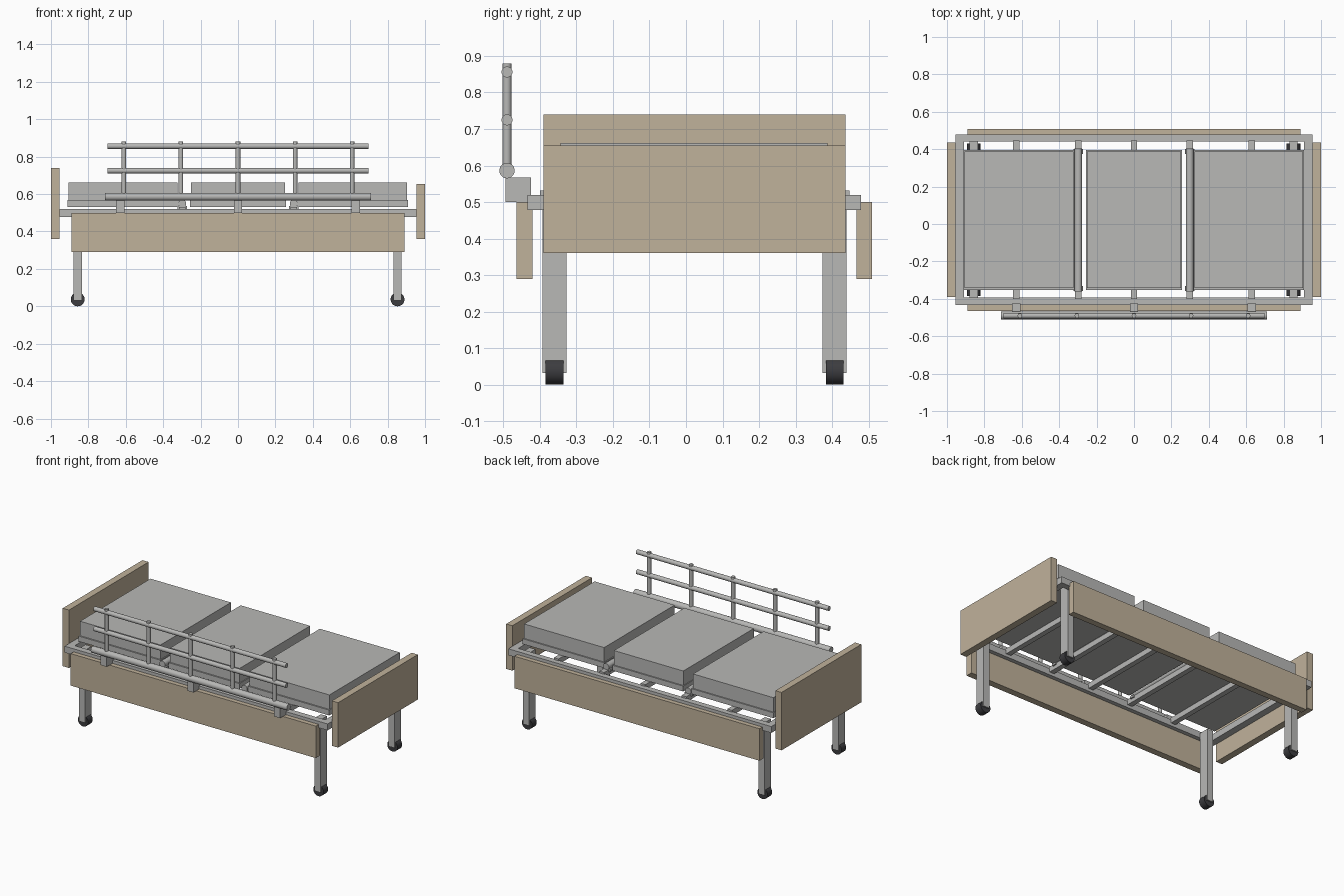
import bpy
import math

if "Cube" in bpy.data.objects:
    bpy.data.objects.remove(bpy.data.objects["Cube"], do_unlink=True)


def make_material(name, rgb):
    mat = bpy.data.materials.new(name)
    mat.use_nodes = True
    mat.diffuse_color = (*rgb, 1)
    mat.node_tree.nodes["Principled BSDF"].inputs["Base Color"].default_value = (*rgb, 1)
    return mat


GREY = make_material("light grey", (0.479, 0.479, 0.468))
WOOD = make_material("pale wood", (0.527, 0.445, 0.328))
BLACK = make_material("black rubber", (0.045, 0.045, 0.050))


def box(name, x, y, z, mat):
    """Box from (min, max) ranges on each axis."""
    bpy.ops.mesh.primitive_cube_add(size=1, location=[(a + b) / 2 for a, b in (x, y, z)])
    ob = bpy.context.object
    ob.name = name
    ob.scale = [b - a for a, b in (x, y, z)]
    bpy.ops.object.transform_apply(location=False, rotation=False, scale=True)
    ob.data.materials.append(mat)
    return ob


def rod(name, centre, axis, length, radius, mat):
    """Smooth cylinder along a world axis."""
    turn = {"X": (0, math.pi / 2, 0), "Y": (math.pi / 2, 0, 0), "Z": (0, 0, 0)}[axis]
    bpy.ops.mesh.primitive_cylinder_add(vertices=32, radius=radius, depth=length,
                                        location=centre, rotation=turn)
    ob = bpy.context.object
    ob.name = name
    bpy.ops.object.shade_smooth_by_angle(angle=math.radians(40))
    ob.data.materials.append(mat)
    return ob


# Wooden boards
box("headboard", (-1.0, -0.955), (-0.39, 0.437), (0.36, 0.74), WOOD)
box("footboard", (0.955, 1.0), (-0.39, 0.437), (0.36, 0.655), WOOD)
box("front_side_panel", (-0.89, 0.89), (-0.464, -0.42), (0.29, 0.50), WOOD)
box("back_side_panel", (-0.89, 0.89), (0.467, 0.509), (0.29, 0.50), WOOD)

# Rectangular bed frame
FRAME_Z = (0.478, 0.52)
box("frame_front_rail", (-0.955, 0.955), (-0.434, -0.393), FRAME_Z, GREY)
box("frame_back_rail", (-0.955, 0.955), (0.44, 0.479), FRAME_Z, GREY)
box("frame_head_rail", (-0.955, -0.91), (-0.393, 0.44), FRAME_Z, GREY)
box("frame_foot_rail", (0.91, 0.955), (-0.393, 0.44), FRAME_Z, GREY)

# Cross slats
for x in (-0.63, -0.298, 0, 0.298, 0.63):
    box("cross_slat", (x - 0.017, x + 0.017), (-0.40, 0.447), (0.497, 0.532), GREY)

# Hinge rods between the mattress sections, with end brackets
for x in (-0.298, 0.298):
    rod("hinge_rod", (x, 0.022, 0.549), "Y", 0.764, 0.021, GREY)
    for y in (-0.345, 0.388):
        box("hinge_bracket", (x - 0.026, x + 0.026), (y - 0.014, y + 0.014),
            (0.52, 0.535), GREY)

# Mattress sections on base trays
for x0, x1 in ((-0.912, -0.318), (-0.257, 0.257), (0.318, 0.909)):
    box("mattress_tray", (x0, x1), (-0.352, 0.396), (0.532, 0.567), GREY)
    box("mattress_section", (x0 + 0.005, x1 - 0.005), (-0.343, 0.388), (0.567, 0.662), GREY)

# Legs and wheels
for x in (-0.857, 0.853):
    for y in (-0.36, 0.407):
        box("leg", (x - 0.022, x + 0.022), (y - 0.033, y + 0.033), (0.032, 0.51), GREY)
        rod("wheel", (x, y, 0.037), "Y", 0.048, 0.037, BLACK)

# Guard rail on the front side
RAIL_Y = -0.49
rod("guard_bottom_tube", (0, RAIL_Y, 0.586), "X", 1.424, 0.021, GREY)
for z in (0.725, 0.856):
    rod("guard_tube", (0, RAIL_Y, z), "X", 1.395, 0.015, GREY)
for i in range(-2, 3):
    rod("guard_post", (i * 0.305, RAIL_Y, 0.733), "Z", 0.294, 0.0122, GREY)
for x in (-0.63, 0, 0.63):
    box("guard_bracket", (x - 0.022, x + 0.022), (-0.494, -0.424), (0.50, 0.567), GREY)
